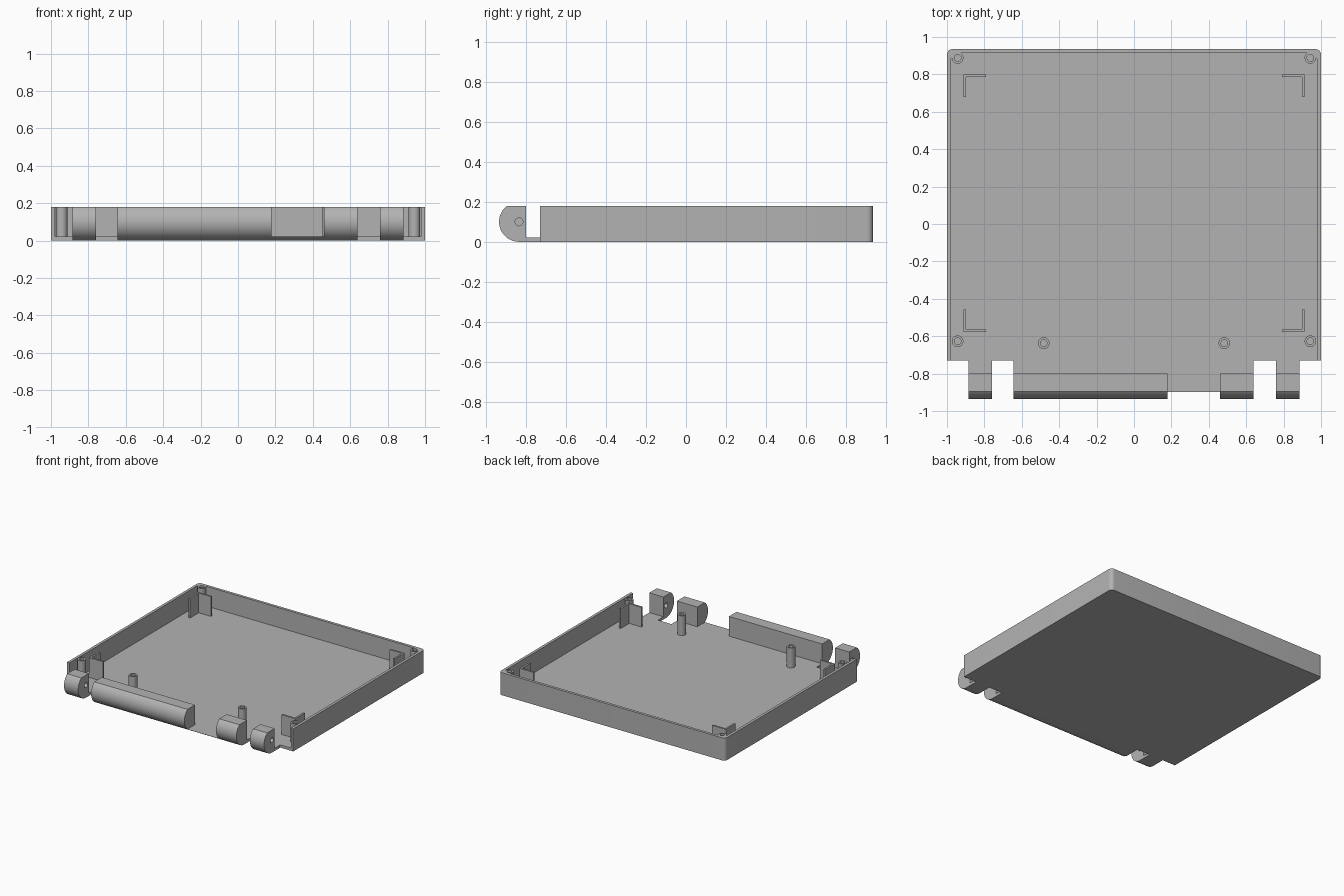
import bpy, bmesh
from math import cos, sin, pi, radians

cube = bpy.data.objects.get("Cube")
if cube:
    bpy.data.objects.remove(cube, do_unlink=True)

grey = bpy.data.materials.new("plain grey")
grey.use_nodes = True
colour = (0.45, 0.45, 0.45, 1)
grey.diffuse_color = colour
grey.node_tree.nodes["Principled BSDF"].inputs["Base Color"].default_value = colour

HEIGHT, FLOOR = 0.18, 0.022
FRONT, BACK, WALL = -0.73, 0.935, 0.022
HINGE_Y, HINGE_Z, HINGE_R = -0.835, 0.1, 0.1


def arc(cx, cy, r, start, end, steps):
    angles = [radians(start + (end - start) * i / steps) for i in range(steps + 1)]
    return [(cx + r * cos(a), cy + r * sin(a)) for a in angles]


def circle(cx, cy, r, steps=32):
    return arc(cx, cy, r, 0, 360, steps)[:-1]


def prism(name, loops, lo, hi, axis="z"):
    """Extrude an outline, with optional hole loops, along an axis."""
    bm = bmesh.new()
    place = (lambda u, v, w: (u, v, w)) if axis == "z" else (lambda u, v, w: (w, u, v))
    caps = [[], []]
    for loop in loops:
        rings = [[bm.verts.new(place(u, v, w)) for u, v in loop] for w in (lo, hi)]
        for cap, ring in zip(caps, rings):
            cap += [bm.edges.new((ring[i - 1], ring[i])) for i in range(len(ring))]
        a, b = rings
        for i in range(len(a)):
            bm.faces.new((a[i - 1], a[i], b[i], b[i - 1]))
    for cap in caps:
        bmesh.ops.triangle_fill(bm, edges=cap, use_beauty=True, normal=place(0, 0, 1))
    bmesh.ops.recalc_face_normals(bm, faces=bm.faces)
    mesh = bpy.data.meshes.new(name)
    bm.to_mesh(mesh)
    bm.free()
    mesh.materials.append(grey)
    obj = bpy.data.objects.new(name, mesh)
    bpy.context.collection.objects.link(obj)
    bpy.ops.object.select_all(action="DESELECT")
    obj.select_set(True)
    bpy.context.view_layer.objects.active = obj
    bpy.ops.object.shade_smooth_by_angle(angle=radians(30))
    return obj


# Three-sided wall with rounded outer corners and small inner chamfers
r, inner_x, inner_y, cut = 0.03, 1 - WALL, BACK - WALL, 0.03
outer = [(1, FRONT)] + arc(1 - r, BACK - r, r, 0, 90, 8)
outer += arc(r - 1, BACK - r, r, 90, 180, 8) + [(-1, FRONT)]
inner = [(-inner_x, FRONT), (-inner_x, inner_y - cut), (cut - inner_x, inner_y),
         (inner_x - cut, inner_y), (inner_x, inner_y - cut), (inner_x, FRONT)]
prism("wall", [outer + inner], 0, HEIGHT)
prism("floor", [inner], 0, FLOOR)

# Hinge profiles: a rounded barrel on a floor strip, and the strip alone
dip = 53.13
barrel = [(FRONT, 0), (FRONT, FLOOR), (-0.8, FLOOR), (-0.8, HEIGHT)]
barrel += arc(HINGE_Y, HINGE_Z, HINGE_R, 180 - dip, 270, 24)
strip = [(FRONT, 0), (FRONT, FLOOR)] + arc(HINGE_Y, HINGE_Z, HINGE_R, 180 + dip - 1.5, 270, 8)
pin_hole = circle(HINGE_Y, HINGE_Z, 0.02, 24)

prism("long_hinge_barrel", [barrel], -0.645, 0.18, "x")
prism("short_hinge_barrel", [barrel], 0.46, 0.64, "x")
prism("hinge_gap_floor", [strip], 0.18, 0.46, "x")
for side, lo, hi in (("left", 0.76, 0.885), ("right", -0.885, -0.76)):
    prism(side + "_hinge_knuckle", [barrel, pin_hole], lo, hi, "x")


# Hollow screw posts
def post(name, x, y):
    prism(name, [circle(x, y, 0.031), circle(x, y, 0.018)], FLOOR, HEIGHT)


for side, s in (("left", 1), ("right", -1)):
    post(side + "_back_post", s * 0.943, 0.888)
    post(side + "_front_post", s * 0.943, -0.627)
    post(side + "_inner_post", s * 0.483, -0.637)

    # Angled corner brackets, opening towards the middle
    for end, y, d in (("back", 0.8, -1), ("front", -0.578, 1)):
        x, t, arm = 0.912, 0.014, 0.122
        shape = [(x, y), (x - arm, y), (x - arm, y + d * t), (x - t, y + d * t),
                 (x - t, y + d * arm), (x, y + d * arm)]
        prism(f"{side}_{end}_bracket", [[(s * u, v) for u, v in shape]], FLOOR, HEIGHT)
